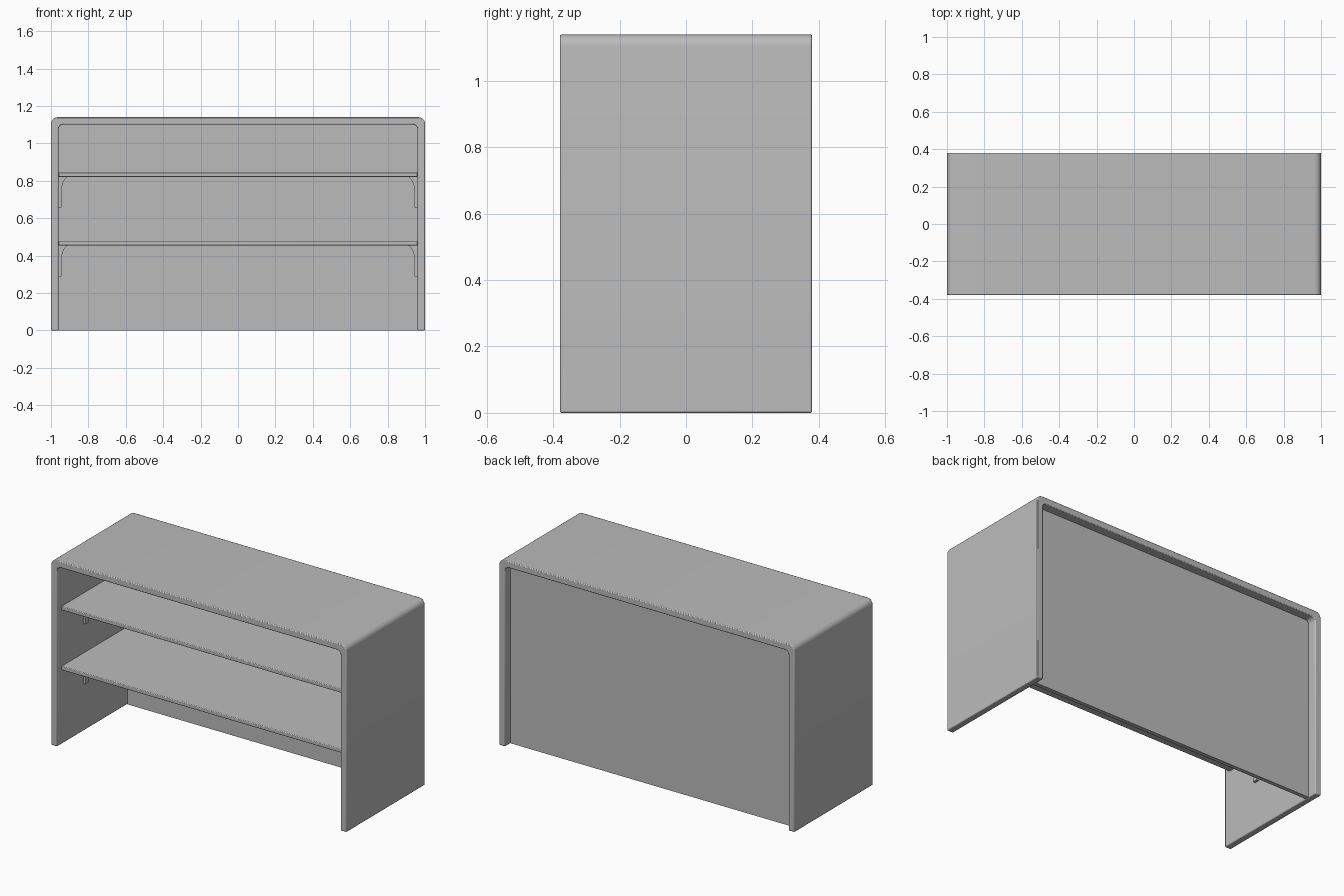
import bpy, bmesh
from math import sin, cos, pi, radians

if "Cube" in bpy.data.objects:
    bpy.data.objects.remove(bpy.data.objects["Cube"], do_unlink=True)

grey = bpy.data.materials.new("plain grey")
grey.use_nodes = True
colour = (0.5, 0.5, 0.5, 1)
grey.diffuse_color = colour
grey.node_tree.nodes["Principled BSDF"].inputs["Base Color"].default_value = colour

HALF_W, HALF_D, HEIGHT, WALL = 1.0, 0.38, 1.14, 0.04
INNER = HALF_W - WALL
PANEL_FRONT, PANEL_BACK = 0.30, 0.325


def extrude(name, outline, y0, y1, bevel=0):
    """Solid from an (x, z) outline pushed from y0 to y1."""
    bm = bmesh.new()
    face = bm.faces.new([bm.verts.new((x, y0, z)) for x, z in outline])
    grown = bmesh.ops.extrude_face_region(bm, geom=[face])["geom"]
    verts = [v for v in grown if isinstance(v, bmesh.types.BMVert)]
    bmesh.ops.translate(bm, verts=verts, vec=(0, y1 - y0, 0))
    bmesh.ops.recalc_face_normals(bm, faces=bm.faces)
    mesh = bpy.data.meshes.new(name)
    bm.to_mesh(mesh)
    bm.free()
    mesh.materials.append(grey)
    obj = bpy.data.objects.new(name, mesh)
    bpy.context.collection.objects.link(obj)
    bpy.ops.object.select_all(action="DESELECT")
    obj.select_set(True)
    bpy.context.view_layer.objects.active = obj
    bpy.ops.object.shade_smooth_by_angle(angle=radians(30))
    if bevel:
        mod = obj.modifiers.new("soft edges", "BEVEL")
        mod.width, mod.segments = bevel, 2
        mod.limit_method, mod.angle_limit = "ANGLE", radians(50)
    return obj


def arch(half, top, radius, steps=6):
    """Upside-down U from the right foot to the left foot, with round corners."""
    arc = [(half - radius + radius * cos(a), top - radius + radius * sin(a))
           for a in (pi / 2 * i / steps for i in range(steps + 1))]
    right = [(half, 0)] + arc
    return right + [(-x, z) for x, z in reversed(right)]


def box(x, z0, z1):
    return [(-x, z0), (x, z0), (x, z1), (-x, z1)]


# Outer shell: two sides and the top in one bent board
outline = arch(HALF_W, HEIGHT, 0.035) + arch(INNER, HEIGHT - WALL, 0.025)[::-1]
extrude("shell", outline, -HALF_D, HALF_D, bevel=0.005)

# Recessed back panel
extrude("back_panel", arch(INNER, HEIGHT - WALL, 0.025), PANEL_FRONT, PANEL_BACK)

# Shelves with curved brackets under both ends
for level, top in (("lower", 0.478), ("upper", 0.845)):
    bottom = top - 0.024
    extrude(level + "_shelf", box(INNER, bottom, top), -0.34, PANEL_FRONT, bevel=0.004)
    foot = bottom - 0.165
    curve = [(0.945 - 0.04 * (1 - cos(a)), bottom - 0.09 * (1 - sin(a)))
             for a in (pi / 2 * i / 8 for i in range(9))]
    profile = [(INNER, foot), (0.945, foot)] + curve + [(INNER, bottom)]
    for side, sign in (("left", 1), ("right", -1)):
        for place, y in (("front", -0.11), ("back", 0.09)):
            extrude(f"{level}_{side}_{place}_bracket",
                    [(sign * x, z) for x, z in profile], y - 0.015, y + 0.015)
